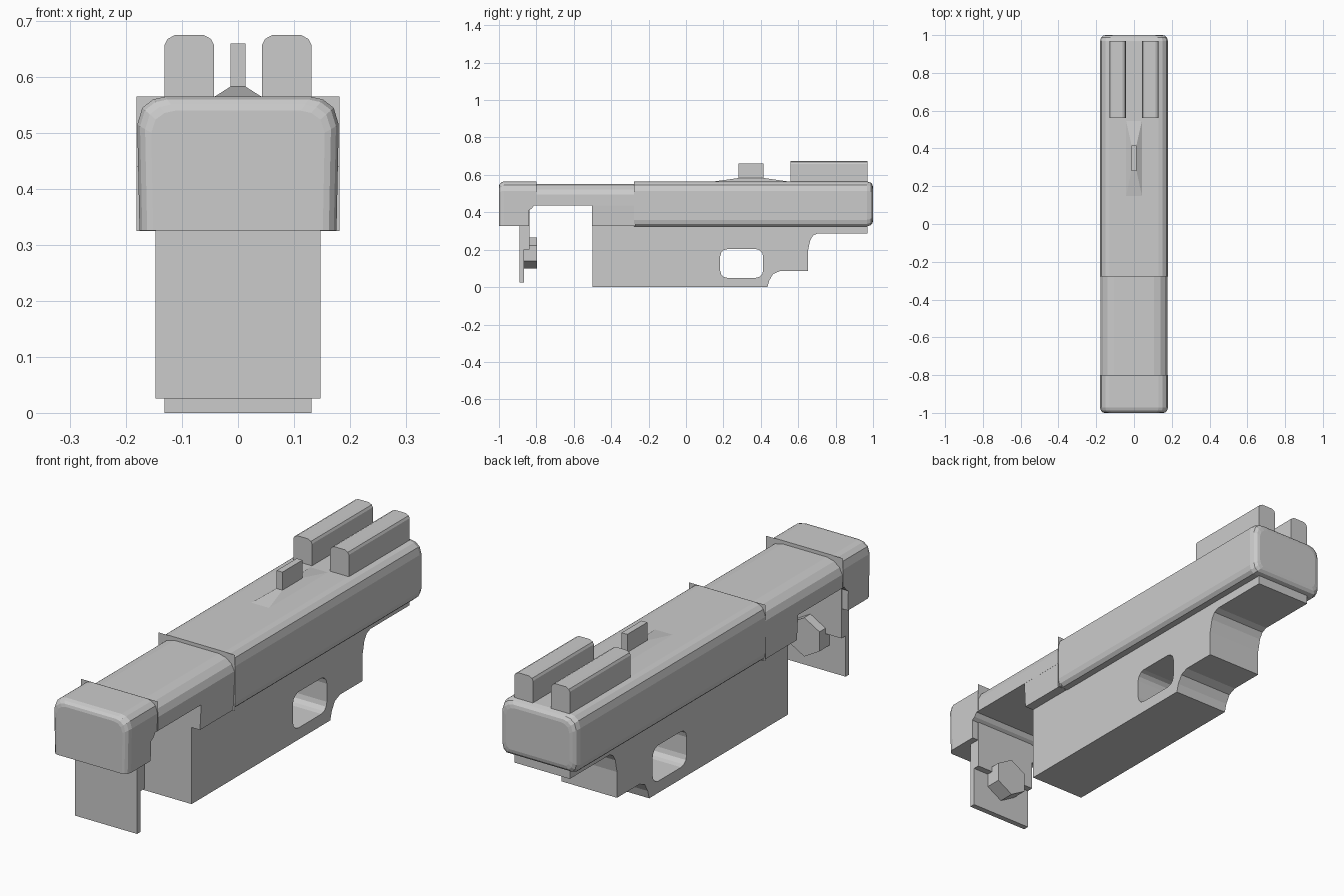
import bpy, bmesh, math

if "Cube" in bpy.data.objects:
    bpy.data.objects.remove(bpy.data.objects["Cube"])


def finish(name, bm):
    bmesh.ops.recalc_face_normals(bm, faces=bm.faces)
    mesh = bpy.data.meshes.new(name)
    bm.to_mesh(mesh)
    bm.free()
    obj = bpy.data.objects.new(name, mesh)
    bpy.context.collection.objects.link(obj)
    return obj


def skin(name, rings):
    """Closed solid through rings of matching points."""
    bm = bmesh.new()
    rows = [[bm.verts.new(p) for p in ring] for ring in rings]
    n = len(rows[0])
    for a, b in zip(rows, rows[1:]):
        for i in range(n):
            j = (i + 1) % n
            bm.faces.new((a[i], a[j], b[j], b[i]))
    bm.faces.new(rows[0])
    bm.faces.new(rows[-1])
    return finish(name, bm)


def side_prism(name, yz, half):
    return skin(name, [[(x, y, z) for y, z in yz] for x in (-half, half)])


def loft(name, half_profile, stations):
    """Mirror a half profile (x, z) and run it along y; stations are (y, inset)."""
    outline = half_profile + [(-x, z) for x, z in reversed(half_profile)]
    zs = [z for _, z in outline]
    mid, hz = (min(zs) + max(zs)) / 2, (max(zs) - min(zs)) / 2
    hx = max(x for x, _ in outline)
    return skin(name, [[(x * (1 - s / hx), y, mid + (z - mid) * (1 - s / hz))
                        for x, z in outline] for y, s in stations])


def box(name, x0, x1, y0, y1, z0, z1):
    return skin(name, [[(x0, y, z0), (x1, y, z0), (x1, y, z1), (x0, y, z1)] for y in (y0, y1)])


def cut(obj, cutter):
    cutter.hide_render = True
    mod = obj.modifiers.new("cut", 'BOOLEAN')
    mod.operation, mod.solver, mod.object = 'DIFFERENCE', 'EXACT', cutter
    bpy.context.view_layer.objects.active = obj
    bpy.ops.object.modifier_apply(modifier=mod.name)
    bpy.data.objects.remove(cutter)


def plate(name, y, z0, z1):
    bm = bmesh.new()
    bm.faces.new([bm.verts.new((x, y, z)) for x, z in
                  ((-.181, z0), (.181, z0), (.181, z1), (-.181, z1))])
    return finish(name, bm)


shoulder = [(.18, .515), (.171, .545), (.152, .56), (.13, .565)]

# Long rounded cover with a square front plate
loft("cover", [(.16, .325), (.174, .338), (.18, .36)] + shoulder,
     [(-.278, 0), (.968, 0), (.988, .006), (.997, .017), (1, .03)])
plate("cover_front_plate", -.279, .325, .565)

# Narrower sleeve between cover and end cap
loft("sleeve", [(.178, .437), (.178, .495), (.165, .522), (.14, .542), (.105, .551)],
     [(-.82, 0), (-.27, 0)])

# Front end cap, cut away underneath at the rear
cap = loft("end_cap", [(.176, .325)] + shoulder,
           [(-1, .025), (-.997, .014), (-.988, .005), (-.972, 0), (-.8, 0)])
for v in cap.data.vertices:
    if v.co.z < .36:
        v.co.z = .326
cut(cap, side_prism("cap_cutter", [(-.84, .2), (-.84, .41), (-.825, .42), (-.812, .437),
                                   (-.79, .44), (-.79, .2)], .3))
plate("cap_rear_plate", -.799, .44, .565)

# Lower body with stepped rear and rounded slot
body = side_prism("body", [(-.5, 0), (.435, 0), (.445, .035), (.465, .07), (.5, .085),
                           (.652, .085), (.652, .195), (.664, .25), (.68, .277), (.705, .287),
                           (.97, .287), (.97, .345), (-.5, .345)], .131)
slot = []
for cy, cz, start in ((.375, .165, 0), (.22, .165, 90), (.22, .088, 180), (.375, .088, 270)):
    for k in range(4):
        a = math.radians(start + k * 30)
        slot.append((cy + .037 * math.cos(a), cz + .038 * math.sin(a)))
cut(body, side_prism("slot_cutter", slot, .3))

# Shelf under the sleeve
loft("shelf", [(.172, .328), (.178, .445)], [(-.502, 0), (-.27, 0)])

# Hanging front plate and its hexagonal boss
side_prism("hanging_plate", [(-.89, .026), (-.866, .026), (-.866, .2), (-.838, .2),
                             (-.838, .415), (-.89, .415)], .147)
hexagon = [(.083 * math.sin(k * math.pi / 3), .182 + .083 * math.cos(k * math.pi / 3))
           for k in range(6)]
skin("hex_boss", [[(x, y, z) for x, z in hexagon] for y in (-.87, -.797)])

# Pair of chamfered top rails
for side, label in ((-1, "left"), (1, "right")):
    rail = [(.043, .55), (.131, .55), (.131, .658), (.126, .668), (.113, .675),
            (.061, .675), (.048, .668), (.043, .658)]
    skin("top_rail_" + label, [[(side * x, y, z) for x, z in rail] for y in (.56, .97)])

# Centre fin on a shallow ramp
skin("fin_ramp", [[(-.045, .135, .563), (.045, .135, .563), (.045, .56, .563), (-.045, .56, .563)],
                  [(-.0135, .28, .583), (.0135, .28, .583), (.0135, .42, .583), (-.0135, .42, .583)]])
box("fin", -.0135, .0135, .28, .415, .57, .66)
